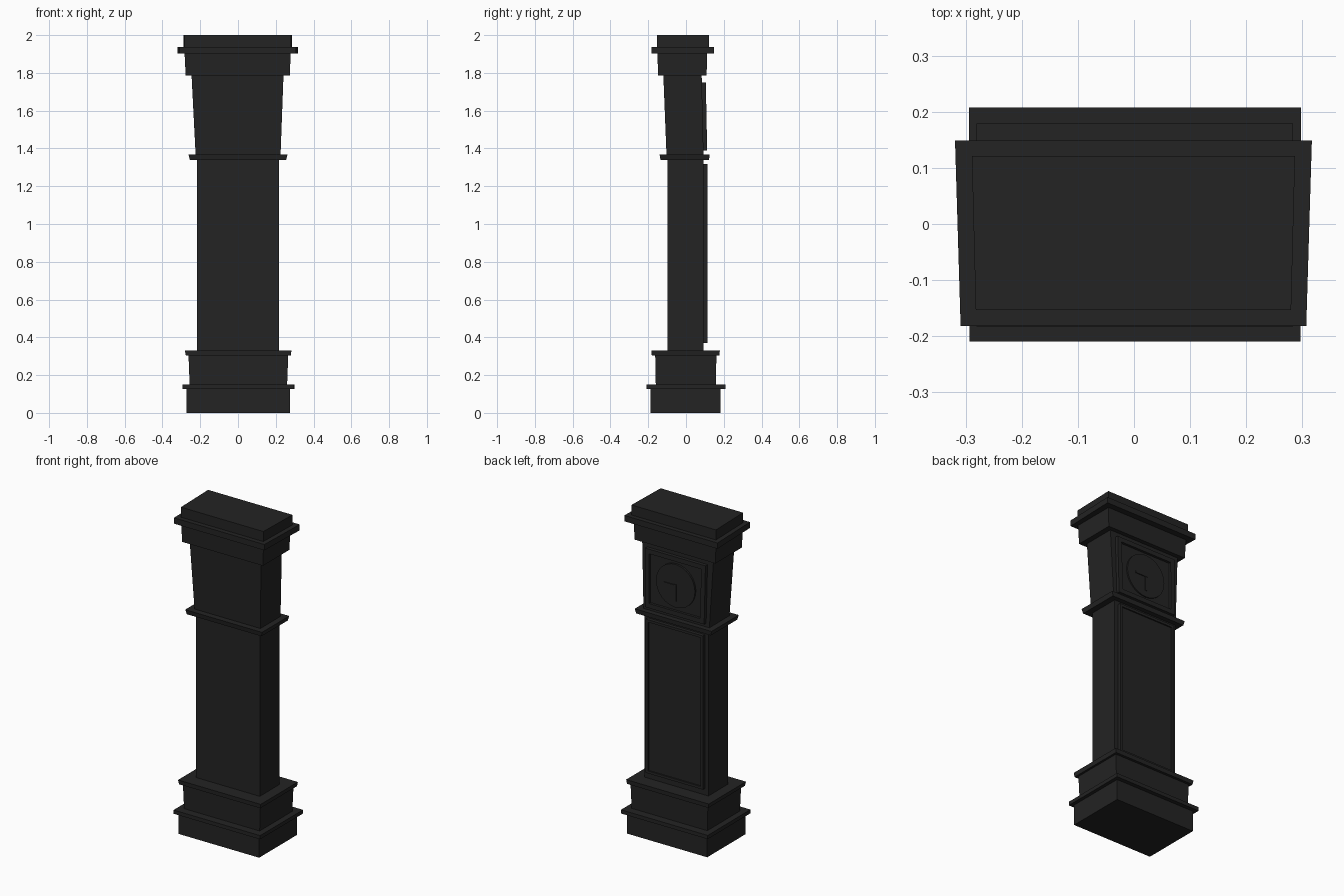
import bpy, bmesh, math
from mathutils import Matrix

if "Cube" in bpy.data.objects:
    bpy.data.objects.remove(bpy.data.objects["Cube"])

wood = bpy.data.materials.new("black_wood")
wood.diffuse_color = (0.017, 0.017, 0.017, 1)
wood.use_nodes = True
wood.node_tree.nodes["Principled BSDF"].inputs["Base Color"].default_value = wood.diffuse_color


def finish(name, bm):
    bmesh.ops.recalc_face_normals(bm, faces=bm.faces[:])
    me = bpy.data.meshes.new(name)
    bm.to_mesh(me)
    bm.free()
    me.materials.append(wood)
    ob = bpy.data.objects.new(name, me)
    bpy.context.collection.objects.link(ob)
    return ob


def block(name, z0, z1, low, high=None, flare=0.0, inset=None):
    """Tapered box; low/high are (x0, x1, y0, y1). flare widens the +y side.
    inset = (border, depth) sinks a panel into the +y face."""
    bm = bmesh.new()
    rings = []
    for z, (x0, x1, y0, y1) in ((z0, low), (z1, high or low)):
        rings.append([bm.verts.new(p) for p in (
            (x0, y0, z), (x1, y0, z), (x1 + flare, y1, z), (x0 - flare, y1, z))])
    a, b = rings
    bm.faces.new(a[::-1])
    bm.faces.new(b)
    for i in range(4):
        j = (i + 1) % 4
        bm.faces.new((a[i], a[j], b[j], b[i]))
    bmesh.ops.recalc_face_normals(bm, faces=bm.faces[:])
    if inset:
        bm.normal_update()
        face = max(bm.faces, key=lambda f: f.normal.y)
        bmesh.ops.inset_region(bm, faces=[face], thickness=inset[0], depth=0)
        res = bmesh.ops.extrude_face_region(bm, geom=[face])
        bmesh.ops.translate(bm, vec=(0, -inset[1], 0),
                            verts=[v for v in res["geom"] if isinstance(v, bmesh.types.BMVert)])
        if face.is_valid:
            bm.faces.remove(face)
    return finish(name, bm)


# Plinth
block("base", 0, 0.13, (-0.273, 0.276, -0.188, 0.183))
block("base_lip", 0.127, 0.15, (-0.293, 0.297, -0.209, 0.208), flare=0.001)
block("plinth", 0.15, 0.305, (-0.256, 0.26, -0.16, 0.158), (-0.262, 0.266, -0.163, 0.161))
block("plinth_lip", 0.303, 0.329, (-0.276, 0.279, -0.181, 0.177), (-0.281, 0.283, -0.183, 0.179))

# Trunk and its door
block("trunk", 0.325, 1.345, (-0.218, 0.218, -0.099, 0.093))
block("trunk_door", 0.37, 1.318, (-0.195, 0.195, 0.085, 0.114), inset=(0.022, 0.008))
block("waist_lip", 1.34, 1.368, (-0.255, 0.255, -0.135, 0.122), (-0.262, 0.262, -0.14, 0.125))

# Hood with recessed dial frame
block("hood", 1.36, 1.79, (-0.224, 0.225, -0.103, 0.093), (-0.246, 0.241, -0.12, 0.083))
block("dial_frame", 1.39, 1.75, (-0.202, 0.202, 0.08, 0.112), (-0.206, 0.206, 0.075, 0.105),
      inset=(0.04, 0.015))

# Dial and hands
bm = bmesh.new()
bmesh.ops.create_cone(bm, cap_ends=True, segments=32, radius1=0.133, radius2=0.133, depth=0.014,
                      matrix=Matrix.Translation((0, 0.096, 1.57)) @ Matrix.Rotation(math.pi / 2, 4, 'X'))
finish("dial", bm)
block("hour_hand", 1.563, 1.577, (-0.008, 0.075, 0.1, 0.108))
block("minute_hand", 1.475, 1.58, (-0.006, 0.006, 0.1, 0.107))

# Cornice and cap
block("cornice", 1.785, 1.905, (-0.277, 0.274, -0.148, 0.109), (-0.283, 0.279, -0.151, 0.112))
block("cornice_lip", 1.902, 1.938, (-0.309, 0.307, -0.182, 0.149), flare=0.01)
block("cap", 1.935, 2.0, (-0.282, 0.28, -0.153, 0.121), flare=0.007)
